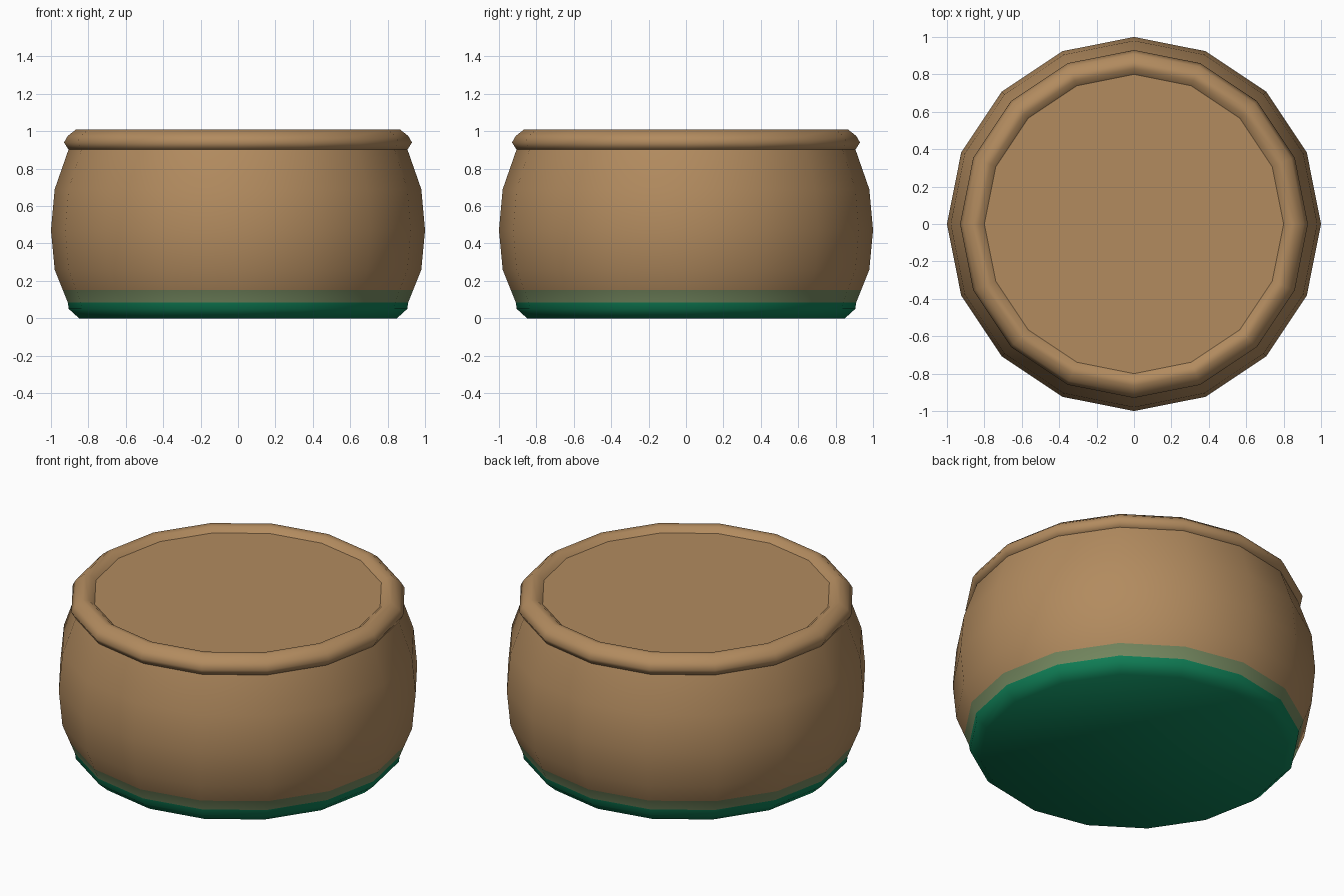
import bpy
import bmesh
from math import cos, sin, tau

SIDES = 16

cube = bpy.data.objects.get("Cube")
if cube:
    bpy.data.objects.remove(cube, do_unlink=True)


def make_material(name, rgb):
    mat = bpy.data.materials.new(name)
    mat.use_nodes = True
    color = (*rgb, 1.0)
    mat.diffuse_color = color
    mat.node_tree.nodes["Principled BSDF"].inputs["Base Color"].default_value = color
    return mat


def lathe(name, profile, materials, band_of, cap_bottom=False, cap_top=False):
    """Spin a (radius, height) profile; band_of picks a material by height."""
    bm = bmesh.new()
    rings = []
    for r, z in profile:
        angles = [tau * i / SIDES for i in range(SIDES)]
        rings.append([bm.verts.new((r * cos(a), r * sin(a), z)) for a in angles])
    for low, high in zip(rings, rings[1:]):
        for i in range(SIDES):
            j = (i + 1) % SIDES
            bm.faces.new((low[i], low[j], high[j], high[i]))
    for face in bm.faces:
        face.smooth = True
    if cap_bottom:
        bm.faces.new(rings[0][::-1]).smooth = True
    if cap_top:
        bm.faces.new(rings[-1]).smooth = False
    for face in bm.faces:
        face.material_index = band_of(face.calc_center_median().z)
    mesh = bpy.data.meshes.new(name)
    bm.to_mesh(mesh)
    bm.free()
    for mat in materials:
        mesh.materials.append(mat)
    obj = bpy.data.objects.new(name, mesh)
    bpy.context.collection.objects.link(obj)
    return obj


clay = make_material("clay brown", (0.445, 0.258, 0.114))
green = make_material("base green", (0.005, 0.215, 0.095))
olive = make_material("faded olive band", (0.175, 0.245, 0.115))


def body_band(z):
    if z < 0.08:
        return 1
    return 2 if z < 0.15 else 0


# Bulging body with green foot and faded band
lathe("pot_body",
      [(0.85, 0), (0.905, 0.05), (0.91, 0.085), (0.936, 0.15), (0.98, 0.26),
       (1.0, 0.47), (0.98, 0.69), (0.905, 0.905)],
      [clay, green, olive], body_band, cap_bottom=True)

# Rounded rim with the slightly sunken top
lathe("rim_and_top",
      [(0.86, 0.9), (0.905, 0.9), (0.93, 0.94), (0.91, 0.975), (0.865, 1.01),
       (0.83, 1.005), (0.8, 0.98)],
      [clay], lambda z: 0, cap_top=True)
